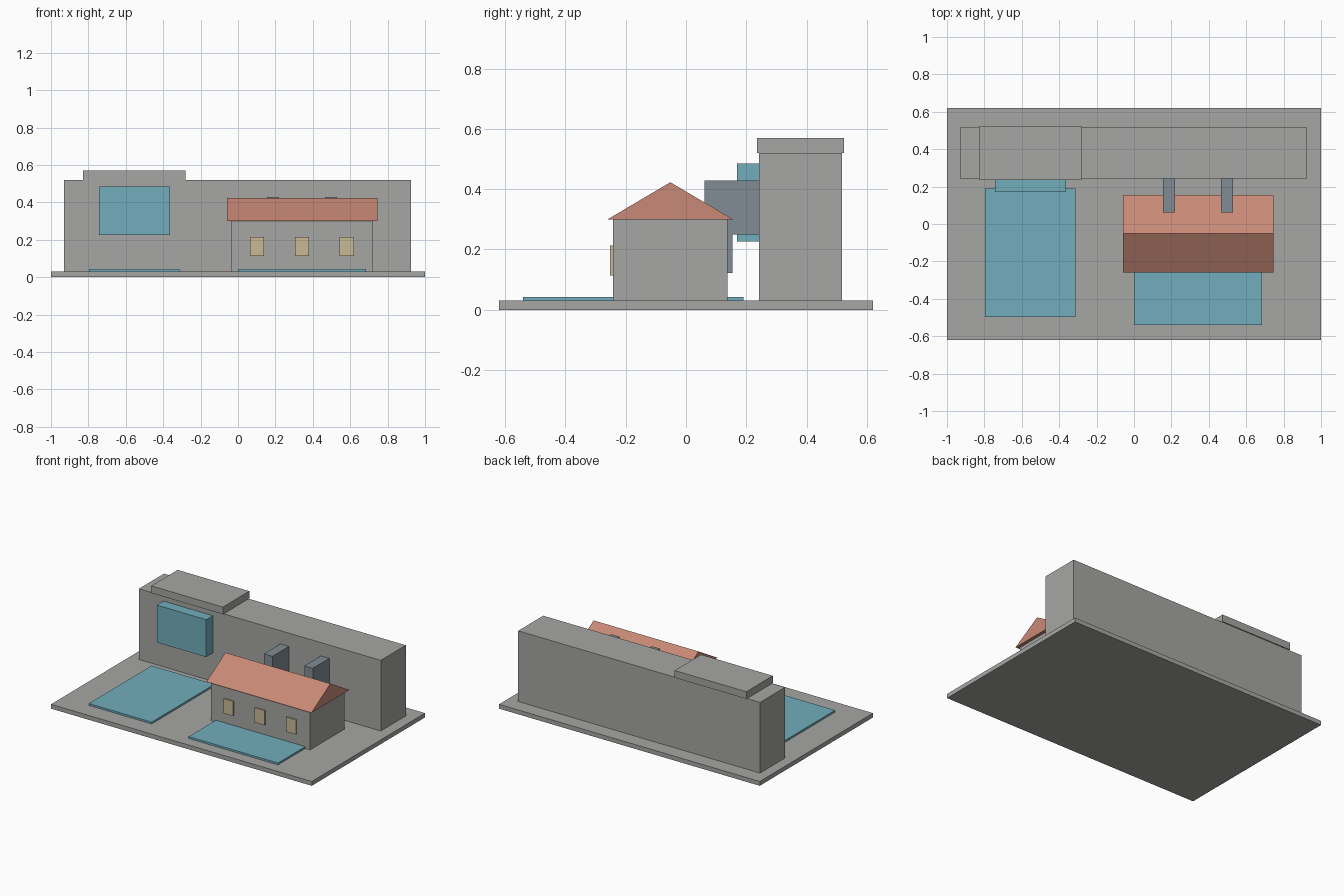
import bpy
import bmesh

cube = bpy.data.objects.get("Cube")
if cube:
    bpy.data.objects.remove(cube, do_unlink=True)


def material(name, r, g, b):
    mat = bpy.data.materials.new(name)
    mat.use_nodes = True
    mat.diffuse_color = (r, g, b, 1)
    mat.node_tree.nodes["Principled BSDF"].inputs["Base Color"].default_value = (r, g, b, 1)
    return mat


concrete = material("concrete grey", 0.38, 0.39, 0.37)
blue = material("pool blue", 0.165, 0.42, 0.50)
terracotta = material("terracotta", 0.58, 0.25, 0.18)
cream = material("window cream", 0.58, 0.49, 0.305)
slate = material("slate grey", 0.22, 0.26, 0.30)


def extrude(name, profile, x0, x1, mat):
    """Sweep a (y, z) outline along x into a solid."""
    bm = bmesh.new()
    face = bm.faces.new([bm.verts.new((x0, y, z)) for y, z in profile])
    swept = bmesh.ops.extrude_face_region(bm, geom=[face])["geom"]
    verts = [v for v in swept if isinstance(v, bmesh.types.BMVert)]
    bmesh.ops.translate(bm, verts=verts, vec=(x1 - x0, 0, 0))
    bmesh.ops.recalc_face_normals(bm, faces=bm.faces)
    mesh = bpy.data.meshes.new(name)
    bm.to_mesh(mesh)
    bm.free()
    mesh.materials.append(mat)
    obj = bpy.data.objects.new(name, mesh)
    bpy.context.collection.objects.link(obj)
    return obj


def box(name, x, y, z, mat):
    outline = [(y[0], z[0]), (y[1], z[0]), (y[1], z[1]), (y[0], z[1])]
    return extrude(name, outline, x[0], x[1], mat)


# Ground slab and the long rear block
GROUND = 0.03
box("ground_slab", (-1, 1), (-0.62, 0.62), (0, GROUND), concrete)
box("rear_block", (-0.93, 0.925), (0.243, 0.517), (GROUND, 0.52), concrete)
box("rear_block_cap", (-0.83, -0.28), (0.235, 0.524), (0.52, 0.57), concrete)
box("bay_window", (-0.742, -0.363), (0.17, 0.243), (0.226, 0.485), blue)

# Pools lying on the slab
box("right_pool", (-0.796, -0.314), (-0.497, 0.19), (GROUND, 0.043), blue)
box("left_pool", (0, 0.685), (-0.54, -0.242), (GROUND, 0.043), blue)

# Small house with a gabled roof
box("house_walls", (-0.037, 0.722), (-0.242, 0.137), (GROUND, 0.30), concrete)
extrude("house_roof", [(-0.26, 0.30), (0.156, 0.30), (-0.052, 0.423)],
        -0.06, 0.745, terracotta)
for i in range(3):
    x = 0.064 + 0.24 * i
    box(f"house_window_{i + 1}", (x, x + 0.076), (-0.252, -0.242), (0.113, 0.214), cream)

# Bent ducts joining the house to the rear block
duct = [(0.062, 0.122), (0.154, 0.122), (0.154, 0.25),
        (0.243, 0.25), (0.243, 0.428), (0.062, 0.428)]
for i in range(2):
    x = 0.155 + 0.31 * i
    extrude(f"duct_{i + 1}", duct, x, x + 0.065, slate)
